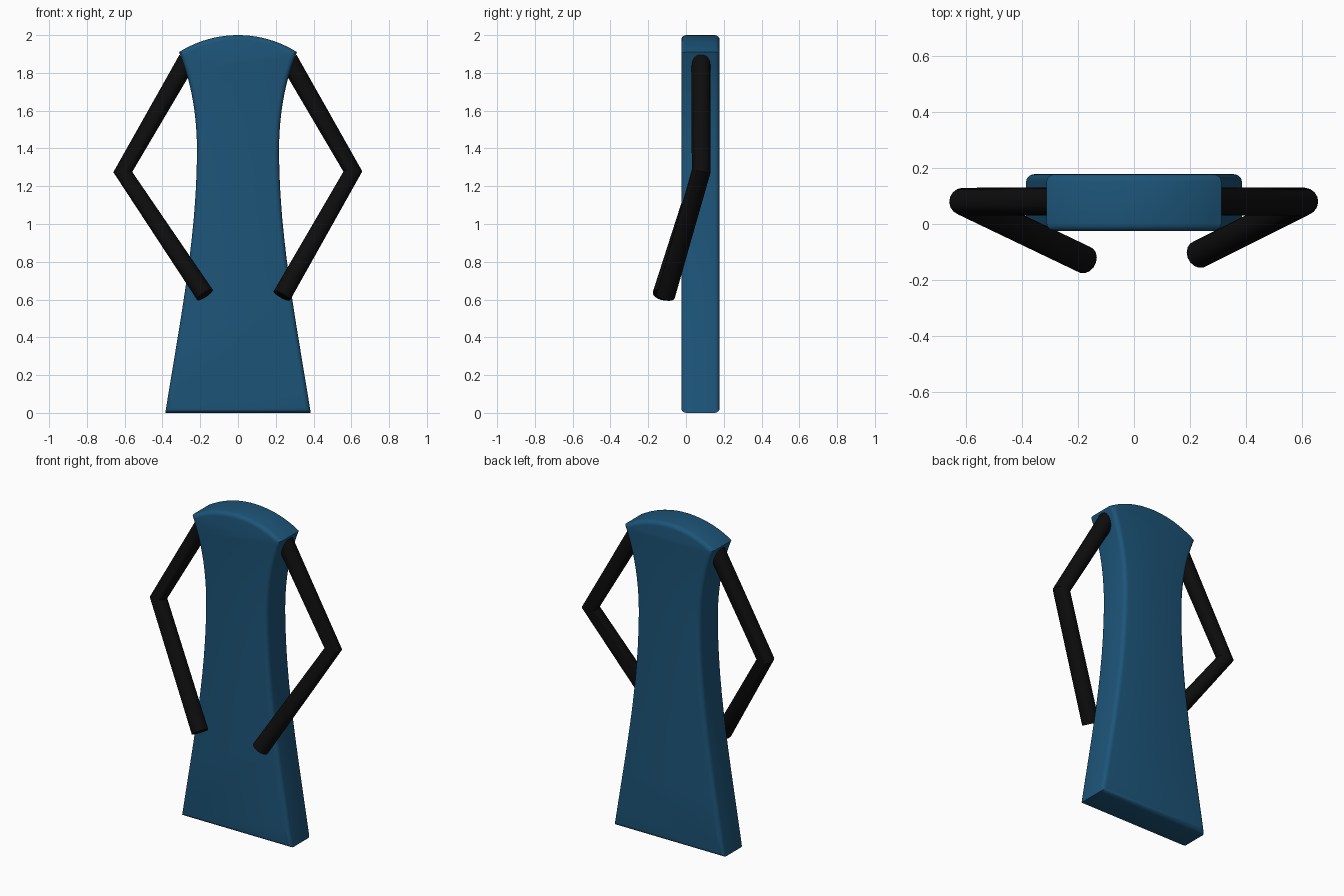
import bpy, bmesh, math
from mathutils import Vector
from mathutils.geometry import interpolate_bezier

if "Cube" in bpy.data.objects:
    bpy.data.objects.remove(bpy.data.objects["Cube"])


def material(name, rgb):
    m = bpy.data.materials.new(name)
    m.diffuse_color = (*rgb, 1)
    m.use_nodes = True
    m.node_tree.nodes["Principled BSDF"].inputs["Base Color"].default_value = m.diffuse_color
    return m


def activate(ob):
    bpy.ops.object.select_all(action='DESELECT')
    ob.select_set(True)
    bpy.context.view_layer.objects.active = ob


blue = material("blue", (0.012, 0.09, 0.19))
black = material("black", (0.004, 0.004, 0.004))

# Body outline: flared foot, narrow waist, wide shoulders, arched top
HALF, TOP_R = 0.312, 0.586


def bez(*pts, n=13):
    return interpolate_bezier(*[Vector((x, 0, z)) for x, z in pts], n)


side = bez((0.385, 0), (0.305, 0.5), (0.220, 0.92), (0.217, 1.38))
side += bez((0.217, 1.38), (0.217, 1.62), (0.26, 1.78), (HALF, 1.91))[1:]
arch = []
for i in range(1, 20):
    x = HALF * (1 - i / 10)
    arch.append(Vector((x, 0, 2 - TOP_R + math.sqrt(TOP_R ** 2 - x * x))))
outline = side + arch + [Vector((-p.x, 0, p.z)) for p in reversed(side)]

# Body slab, extruded front to back, with rounded front and back rims
bm = bmesh.new()
front = bm.faces.new([bm.verts.new((p.x, -0.025, p.z)) for p in outline])
ext = bmesh.ops.extrude_face_region(bm, geom=[front], use_keep_orig=True)
bmesh.ops.translate(bm, vec=(0, 0.203, 0),
                    verts=[g for g in ext["geom"] if isinstance(g, bmesh.types.BMVert)])
bmesh.ops.recalc_face_normals(bm, faces=bm.faces)
rims = [e for e in bm.edges if abs(e.verts[0].co.y - e.verts[1].co.y) < 1e-4]
bmesh.ops.bevel(bm, geom=rims, offset=0.026, segments=4, profile=0.5,
                affect='EDGES', clamp_overlap=False)
mesh = bpy.data.meshes.new("body")
bm.to_mesh(mesh)
bm.free()
body = bpy.data.objects.new("body", mesh)
bpy.context.collection.objects.link(body)
mesh.materials.append(blue)
activate(body)
bpy.ops.object.shade_smooth_by_angle(angle=math.radians(35))


# Arms: round tubes bent at the elbow
def arm(name, points):
    cu = bpy.data.curves.new(name, 'CURVE')
    cu.dimensions = '3D'
    cu.bevel_depth = 0.05
    cu.bevel_resolution = 6
    cu.use_fill_caps = True
    sp = cu.splines.new('POLY')
    sp.points.add(len(points) - 1)
    for p, co in zip(sp.points, points):
        p.co = (*co, 1)
    ob = bpy.data.objects.new(name, cu)
    bpy.context.collection.objects.link(ob)
    cu.materials.append(black)
    activate(ob)
    bpy.ops.object.convert(target='MESH')
    bpy.ops.object.shade_smooth_by_angle(angle=math.radians(35))


arm("right_arm", [(0.267, 0.08, 1.87), (0.608, 0.08, 1.278), (0.232, -0.108, 0.62)])
arm("left_arm", [(-0.267, 0.08, 1.87), (-0.610, 0.08, 1.275), (-0.175, -0.128, 0.625)])
